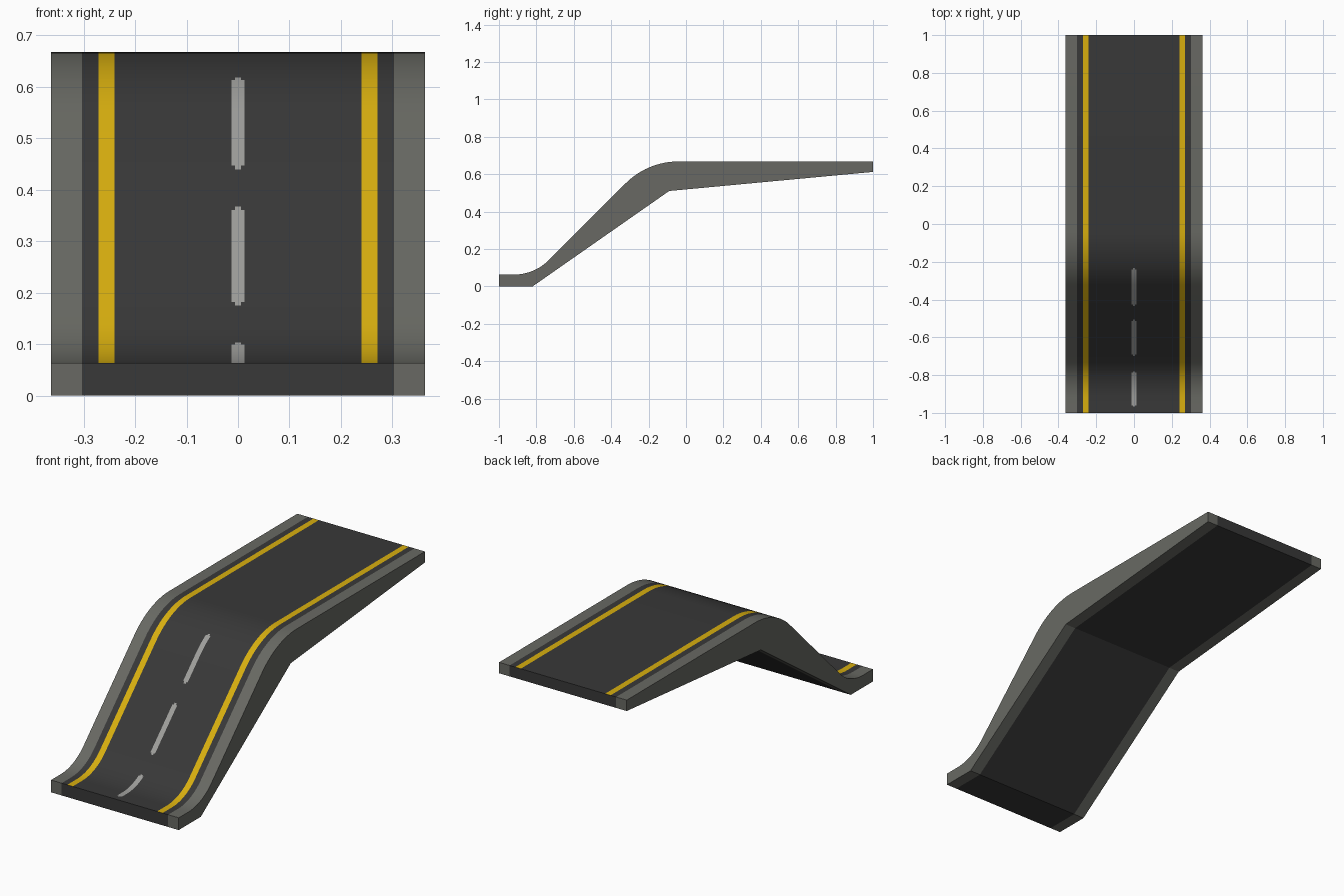
import bpy, bmesh, math

if "Cube" in bpy.data.objects:
    bpy.data.objects.remove(bpy.data.objects["Cube"])

HALF_W, CURB_X = 0.363, 0.303
LOW_Z, HIGH_Z = 0.063, 0.668
LOW_Y, LOW_R = -0.92, 0.263      # lower bend start and radius
HIGH_Y, HIGH_R = -0.04, 0.40     # upper bend end and radius
S = math.sin(math.radians(45))
DASHES = [(-0.967, -0.780), (-0.699, -0.506), (-0.434, -0.234)]
TIP = 0.007


def material(name, rgb):
    def lin(c):
        c /= 255
        return c / 12.92 if c <= 0.04045 else ((c + 0.055) / 1.055) ** 2.4
    m = bpy.data.materials.new(name)
    m.diffuse_color = (*[lin(c) for c in rgb], 1)
    m.use_nodes = True
    m.node_tree.nodes["Principled BSDF"].inputs["Base Color"].default_value = m.diffuse_color
    return m


asphalt = material("asphalt", (56, 56, 56))
concrete = material("concrete", (104, 105, 99))
yellow = material("yellow_paint", (216, 175, 15))
white = material("worn_white_paint", (158, 158, 155))


def top_z(y):
    """Height of the road surface: flat, bend, 45 degree ramp, bend, flat."""
    if y <= LOW_Y:
        return LOW_Z
    if y <= LOW_Y + LOW_R * S:
        return LOW_Z + LOW_R - math.sqrt(LOW_R ** 2 - (y - LOW_Y) ** 2)
    if y >= HIGH_Y:
        return HIGH_Z
    if y >= HIGH_Y - HIGH_R * S:
        return HIGH_Z - HIGH_R + math.sqrt(HIGH_R ** 2 - (y - HIGH_Y) ** 2)
    y1, y2 = LOW_Y + LOW_R * S, HIGH_Y - HIGH_R * S
    return top_z(y1) + (y - y1) * (top_z(y2) - top_z(y1)) / (y2 - y1)


# Side profile: underside, then the surface from back to front
ys = {-1.0, 1.0}
for i in range(13):
    a = math.radians(45 * i / 12)
    ys.add(LOW_Y + LOW_R * math.sin(a))
    ys.add(HIGH_Y - HIGH_R * math.sin(a))
for a, b in DASHES:
    ys.update((a, a + TIP, b - TIP, b))
ys = sorted(ys, reverse=True)
PROFILE = [(-1, 0), (-0.82, 0), (-0.09, 0.51), (1, 0.612)]
PROFILE += [(y, top_z(y)) for y in ys]


def paint(x, y):
    """Material slot of a surface face from its centre."""
    if 0.24 < abs(x) < 0.271:
        return 1
    for a, b in DASHES:
        if a + TIP < y < b - TIP and abs(x) < 0.013:
            return 2
        if a < y < b and abs(x) < 0.006:
            return 2
    return 0


def sweep(name, xs, mats, rule=None):
    bm = bmesh.new()
    cols = [[bm.verts.new((x, y, z)) for y, z in PROFILE] for x in xs]
    n = len(PROFILE)
    for c in range(len(xs) - 1):
        for i in range(n):
            j = (i + 1) % n
            f = bm.faces.new((cols[c][i], cols[c][j], cols[c + 1][j], cols[c + 1][i]))
            f.smooth = True
            if rule and 4 <= i < n - 1:
                p = f.calc_center_median()
                f.material_index = rule(p.x, p.y)
    bm.faces.new(cols[0])
    bm.faces.new(cols[-1])
    bmesh.ops.recalc_face_normals(bm, faces=bm.faces)
    # Keep all real corners sharp
    for e in bm.edges:
        e.smooth = e.calc_face_angle(0) < math.radians(20)
    me = bpy.data.meshes.new(name)
    bm.to_mesh(me)
    bm.free()
    for m in mats:
        me.materials.append(m)
    ob = bpy.data.objects.new(name, me)
    bpy.context.collection.objects.link(ob)
    return ob


# Road deck with painted edge lines and centre dashes
half = [0.006, 0.013, 0.24, 0.271, CURB_X]
sweep("road_deck", [-x for x in reversed(half)] + half, [asphalt, yellow, white], paint)

# Concrete edge on each side
sweep("left_curb", [-HALF_W, -CURB_X], [concrete])
sweep("right_curb", [CURB_X, HALF_W], [concrete])
